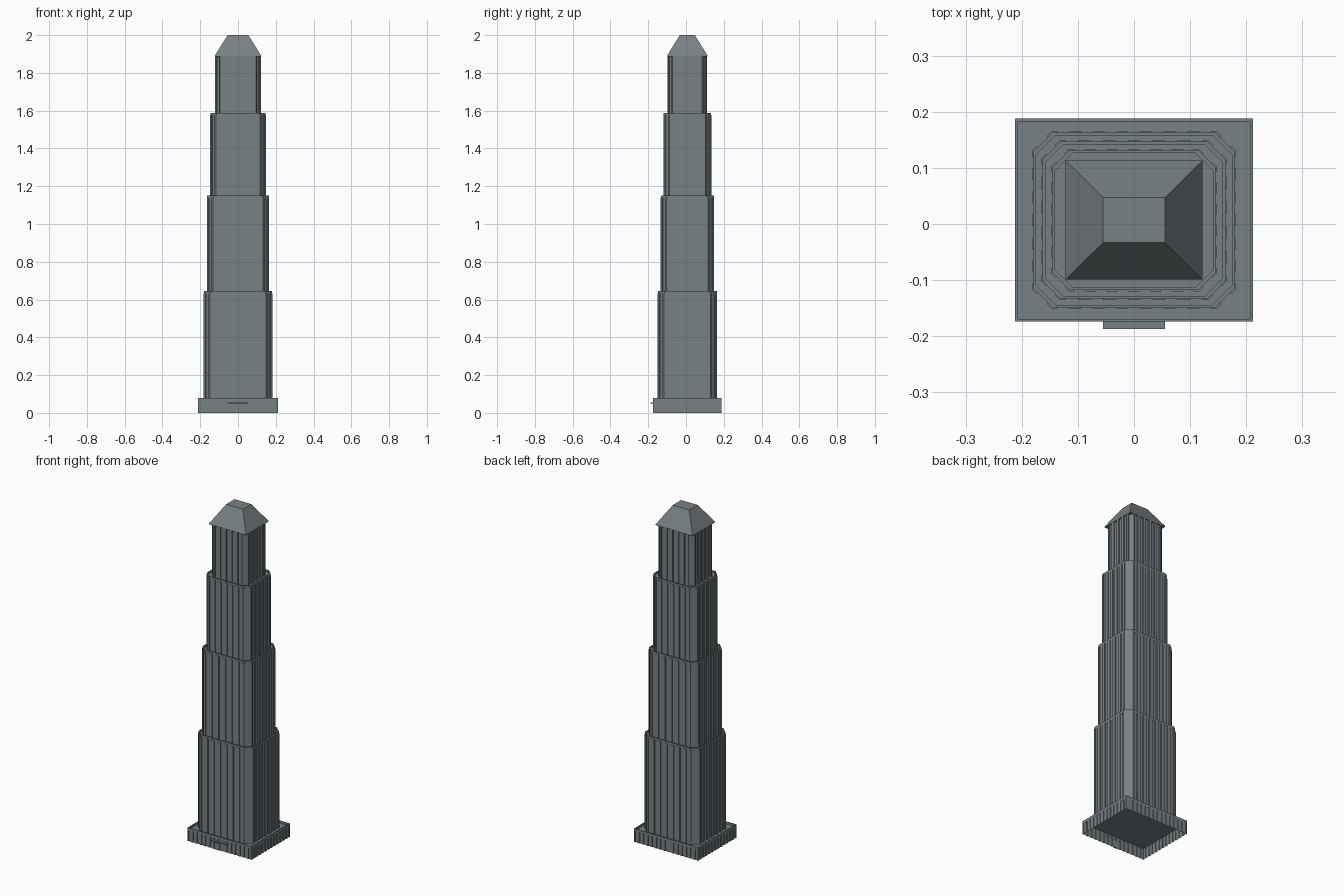
import bpy
import bmesh
from mathutils import Vector

cube = bpy.data.objects.get("Cube")
if cube:
    bpy.data.objects.remove(cube)

MID_Y = 0.007  # depth centre of the tower; the entrance canopy sticks out in front

stone = bpy.data.materials.new("slate_grey")
stone.use_nodes = True
colour = (0.19, 0.22, 0.235, 1)
stone.diffuse_color = colour
stone.node_tree.nodes["Principled BSDF"].inputs["Base Color"].default_value = colour


def outline(hx, hy, chamfer=0.0):
    """Counter-clockwise rectangle, with cut corners if chamfer is set."""
    if not chamfer:
        pts = [(-hx, -hy), (hx, -hy), (hx, hy), (-hx, hy)]
    else:
        a, b = hx - chamfer, hy - chamfer
        pts = [(-a, -hy), (a, -hy), (hx, -b), (hx, b),
               (a, hy), (-a, hy), (-hx, b), (-hx, -b)]
    return [Vector(p) for p in pts]


def grooved(pts, pitch, depth):
    """Cut evenly spaced square grooves into every side of an outline."""
    out = []
    for p, q in zip(pts, pts[1:] + pts[:1]):
        side = q - p
        inward = Vector((-side.y, side.x)).normalized() * depth
        count = max(1, round(side.length / pitch))
        out.append(p)
        for i in range(count):
            start = p + side * ((i + 0.25) / count)
            end = p + side * ((i + 0.75) / count)
            out += [start, start + inward, end + inward, end]
    return out


def shell(name, rings, cap_bottom=False):
    """Skin a stack of (outline, z) rings and close the last one."""
    bm = bmesh.new()
    loops = [[bm.verts.new((p.x, p.y + MID_Y, z)) for p in pts] for pts, z in rings]
    for low, high in zip(loops, loops[1:]):
        n = len(low)
        for i in range(n):
            j = (i + 1) % n
            bm.faces.new((low[i], low[j], high[j], high[i]))
    bm.faces.new(loops[-1])
    if cap_bottom:
        bm.faces.new(loops[0][::-1])
    mesh = bpy.data.meshes.new(name)
    bm.to_mesh(mesh)
    bm.free()
    mesh.materials.append(stone)
    obj = bpy.data.objects.new(name, mesh)
    bpy.context.collection.objects.link(obj)
    return obj


def parapet(name, hx, hy, chamfer, low, top, floor):
    """Thin upstanding rim around a recessed roof deck."""
    outer = outline(hx, hy, chamfer)
    inner = outline(hx - 0.005, hy - 0.005, chamfer)
    shell(name, [(outer, low), (outer, top), (inner, top), (inner, floor)])


def box(name, x0, x1, y0, y1, z0, z1):
    pts = [Vector(p) for p in ((x0, y0 - MID_Y), (x1, y0 - MID_Y),
                               (x1, y1 - MID_Y), (x0, y1 - MID_Y))]
    shell(name, [(pts, z0), (pts, z1)], cap_bottom=True)


# Plinth: ribbed open-bottomed walls with a rim around its deck
walls = grooved(outline(0.212, 0.181), 0.028, 0.004)
shell("plinth_walls", [(walls, 0), (walls, 0.066)])
parapet("plinth_rim", 0.212, 0.181, 0, 0.066, 0.08, 0.067)

# Entrance: door panel and thin canopy
box("entrance_door", -0.03, 0.0, -0.176, -0.169, 0, 0.04)
box("entrance_canopy", -0.055, 0.055, -0.187, -0.17, 0.05, 0.056)

# Stepped shaft: half width, half depth, corner cut, bottom, top
tiers = [
    ("lower_tier", 0.182, 0.158, 0.035, 0.067, 0.645),
    ("middle_tier", 0.165, 0.142, 0.032, 0.63, 1.15),
    ("upper_tier", 0.148, 0.127, 0.032, 1.135, 1.588),
    ("crown_tier", 0.121, 0.105, 0.026, 1.57, 1.9),
]
for name, hx, hy, cut, low, top in tiers:
    ribs = grooved(outline(hx, hy, cut), 0.042, 0.006)
    shoulder = top - 0.012
    shell(name, [(ribs, low), (ribs, shoulder)])
    if name != "crown_tier":
        parapet(name + "_rim", hx - 0.002, hy - 0.002, cut, shoulder, top, shoulder + 0.001)

# Flat-topped hipped roof
shell("roof", [(outline(0.122, 0.106), 1.888), (outline(0.122, 0.106), 1.893),
               (outline(0.055, 0.04), 2.0)], cap_bottom=True)
